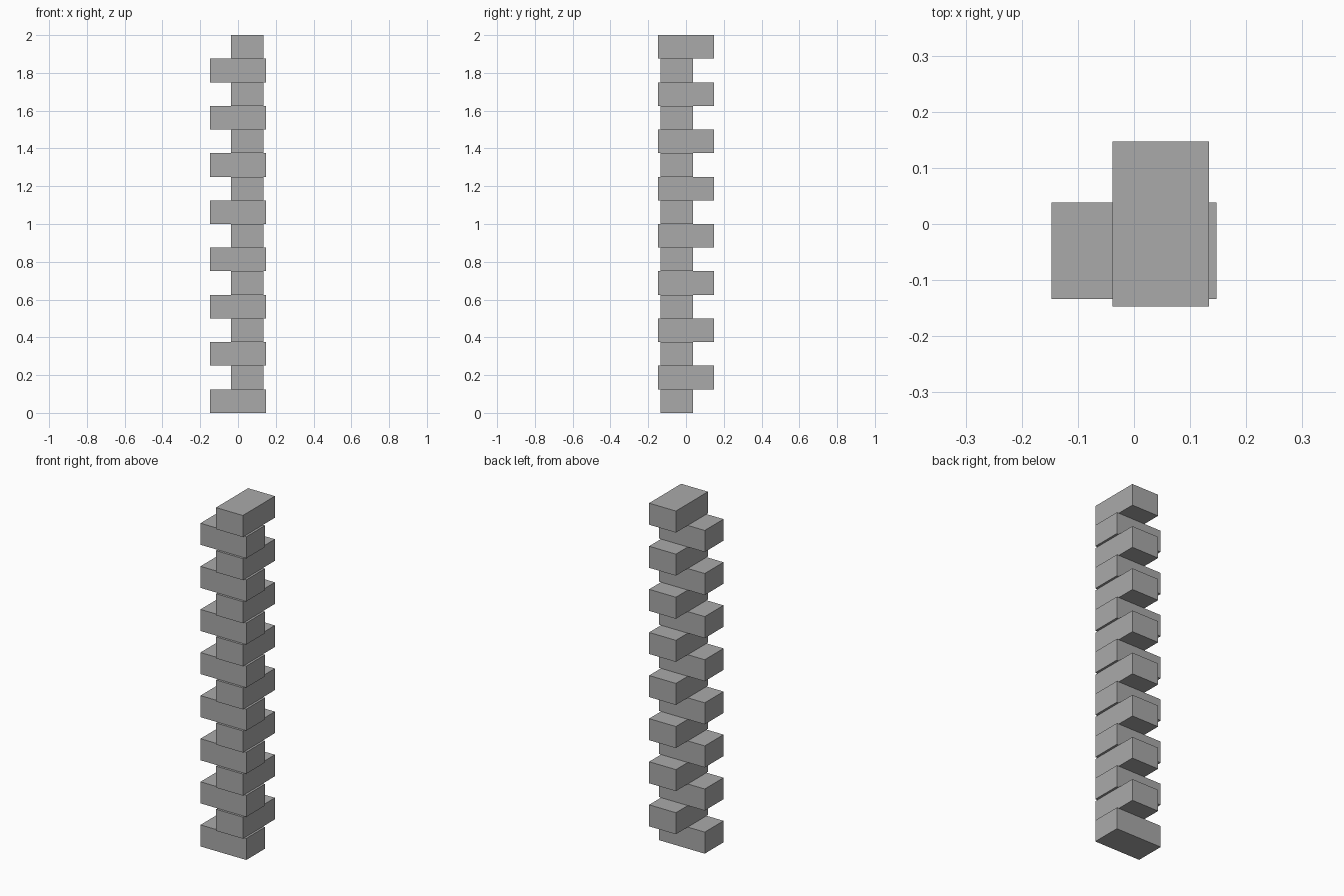
import bpy
from mathutils import Vector

default = bpy.data.objects.get("Cube")
if default:
    bpy.data.objects.remove(default, do_unlink=True)

# Plain grey block colour
grey = bpy.data.materials.new("block_grey")
grey.use_nodes = True
colour = (0.4, 0.4, 0.4, 1.0)
grey.diffuse_color = colour
grey.node_tree.nodes["Principled BSDF"].inputs["Base Color"].default_value = colour

LAYERS = 16
HEIGHT = 2.0 / LAYERS
LONG, SHORT, OFFSET = 0.294, 0.172, 0.048


def block(name, size, centre):
    bpy.ops.mesh.primitive_cube_add(size=1, location=centre)
    obj = bpy.context.object
    obj.name = name
    for v in obj.data.vertices:
        v.co = v.co * Vector(size)
    obj.data.materials.append(grey)


# Corner stack: blocks alternate between lying across and lying front to back
for i in range(LAYERS):
    z = (i + 0.5) * HEIGHT
    if i % 2 == 0:
        block(f"cross_block_{i + 1}", (LONG, SHORT, HEIGHT), (0, -OFFSET, z))
    else:
        block(f"depth_block_{i + 1}", (SHORT, LONG, HEIGHT), (OFFSET, 0, z))
